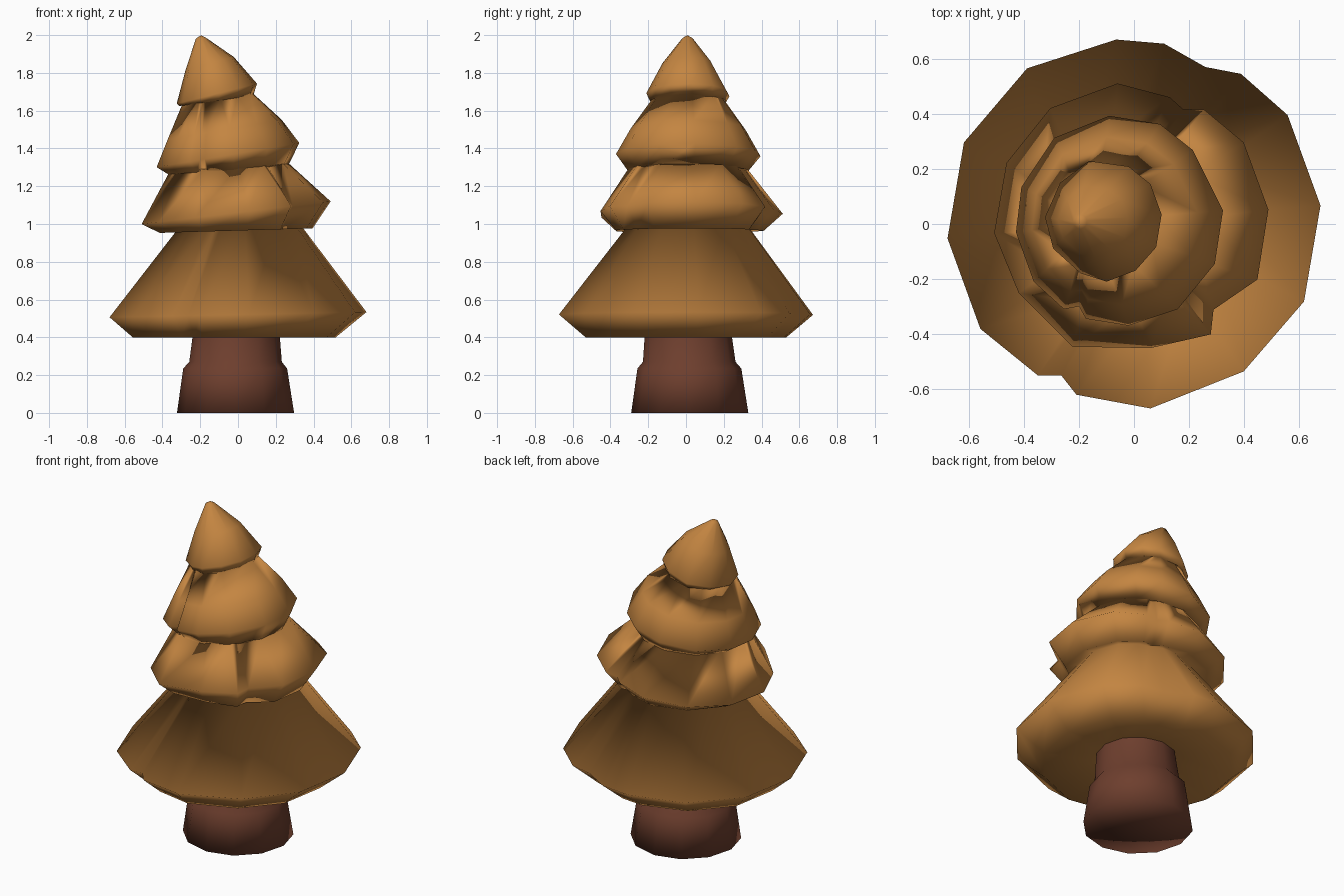
import bpy, bmesh, math
from mathutils import Vector

if "Cube" in bpy.data.objects:
    bpy.data.objects.remove(bpy.data.objects["Cube"])


def material(name, rgb):
    m = bpy.data.materials.new(name)
    m.diffuse_color = (*rgb, 1)
    m.use_nodes = True
    m.node_tree.nodes["Principled BSDF"].inputs["Base Color"].default_value = m.diffuse_color
    return m


FOLIAGE = material("golden brown foliage", (0.55, 0.235, 0.053))
BARK = material("dark bark", (0.155, 0.049, 0.027))


def add_rings(bm, outline, rings):
    """Skin scaled copies of an outline; ring = (scale, cx, cy, z, x tilt, roundness)."""
    xs, ys = [p[0] for p in outline], [p[1] for p in outline]
    mx, my = (min(xs) + max(xs)) / 2, (min(ys) + max(ys)) / 2
    pts = [Vector((x - mx, y - my)) for x, y in outline]
    mean = sum(p.length for p in pts) / len(pts)
    loops = []
    for s, cx, cy, z, tilt, rnd in rings:
        ring = [p.lerp(p.normalized() * mean, rnd) * s for p in pts]
        loops.append([bm.verts.new((cx + p.x, cy + p.y, z + tilt * p.x)) for p in ring])
    n = len(pts)
    for a, b in zip(loops, loops[1:]):
        for i in range(n):
            j = (i + 1) % n
            bm.faces.new((a[i], a[j], b[j], b[i]))
    return loops[0], loops[-1]


def cap(bm, loop, dz):
    """Close a ring with a fan."""
    c = sum((v.co for v in loop), Vector()) / len(loop)
    tip = bm.verts.new(c + Vector((0, 0, dz)))
    for i in range(len(loop)):
        bm.faces.new((loop[i - 1], loop[i], tip))


def by_angle(loop):
    c = sum((v.co for v in loop), Vector()) / len(loop)
    return sorted((math.atan2(v.co.y - c.y, v.co.x - c.x) % math.tau, k, v)
                  for k, v in enumerate(loop))


def bridge(bm, low, high):
    """Join two rings of different counts by advancing around both by angle."""
    a, b = by_angle(low), by_angle(high)
    na, nb = len(a), len(b)
    i = j = 0
    while i < na or j < nb:
        va, vb = a[i % na][2], b[j % nb][2]
        next_a = a[(i + 1) % na][0] + math.tau * (i + 1 >= na)
        next_b = b[(j + 1) % nb][0] + math.tau * (j + 1 >= nb)
        if j >= nb or (i < na and next_a <= next_b):
            bm.faces.new((va, a[(i + 1) % na][2], vb))
            i += 1
        else:
            bm.faces.new((va, b[(j + 1) % nb][2], vb))
            j += 1


def finish(name, bm, mat):
    bmesh.ops.recalc_face_normals(bm, faces=bm.faces)
    me = bpy.data.meshes.new(name)
    bm.to_mesh(me)
    bm.free()
    me.materials.append(mat)
    me.shade_smooth()
    bpy.context.collection.objects.link(bpy.data.objects.new(name, me))


# trunk with a small step in the bark
bm = bmesh.new()
circle = [(math.cos(t * math.tau / 12), math.sin(t * math.tau / 12)) for t in range(12)]
base, _ = add_rings(bm, circle, [
    (0.31, -0.013, 0.02, 0.0, 0, 0),
    (0.275, -0.015, 0.018, 0.235, 0, 0),
    (0.245, -0.013, 0.017, 0.27, 0, 0),
    (0.225, -0.008, 0.01, 0.46, 0, 0),
])
cap(bm, base, 0)
finish("trunk", bm, BARK)

# foliage: four tiers joined into one smooth skin, each with lip, rim and slope
bm = bmesh.new()

# bottom skirt
skirt = [
    (0.68, 0.07), (0.56, 0.40), (0.39, 0.55), (0.26, 0.575), (0.11, 0.66), (-0.065, 0.675),
    (-0.39, 0.57), (-0.62, 0.30), (-0.68, -0.05), (-0.56, -0.38),
    (-0.35, -0.55), (-0.265, -0.55), (-0.21, -0.62), (0.06, -0.67), (0.40, -0.535), (0.62, -0.28)]
under, top = add_rings(bm, skirt, [
    (0.33, 0, 0, 0.45, 0, 0.5),
    (0.79, -0.02, 0, 0.40, 0, 0),
    (1.0, 0, 0, 0.52, 0.02, 0),
    (0.48, 0.01, 0.01, 0.985, 0.02, 0.3)])
cap(bm, under, 0)

# lower middle tier
lower_mid = [
    (0.49, 0.055), (0.40, 0.30), (0.255, 0.42), (0.18, 0.42), (0.13, 0.465), (-0.06, 0.515),
    (-0.305, 0.425), (-0.465, 0.225), (-0.51, -0.03), (-0.42, -0.25), (-0.225, -0.445),
    (0.06, -0.45), (0.28, -0.40), (0.29, -0.31), (0.45, -0.20)]
lip, next_top = add_rings(bm, lower_mid, [
    (0.81, -0.01, 0.02, 0.965, 0.03, 0),
    (1.0, -0.01, 0.03, 1.06, 0.12, 0),
    (0.64, -0.045, 0.01, 1.30, 0.06, 0.5)])
bridge(bm, top, lip)
top = next_top

# upper middle tier
upper_mid = [
    (0.325, 0.05), (0.215, 0.27), (0.095, 0.365), (-0.09, 0.395), (-0.29, 0.315),
    (-0.41, 0.135), (-0.43, -0.03), (-0.365, -0.21), (-0.255, -0.31), (-0.20, -0.30),
    (-0.175, -0.345), (-0.02, -0.37), (0.16, -0.31), (0.295, -0.145)]
lip, next_top = add_rings(bm, upper_mid, [
    (0.84, -0.052, 0.01, 1.285, 0.07, 0),
    (1.0, -0.053, 0.012, 1.365, 0.17, 0),
    (0.80, -0.07, 0.012, 1.50, 0.17, 0.15),
    (0.50, -0.108, 0.012, 1.66, 0.16, 0.3)])
bridge(bm, top, lip)
top = next_top

# leaning top cap
crown = [
    (0.10, 0.035), (0.06, 0.145), (-0.02, 0.21), (-0.165, 0.23), (-0.27, 0.15), (-0.325, 0.025),
    (-0.295, -0.09), (-0.195, -0.18), (-0.10, -0.21), (0.005, -0.17), (0.08, -0.085)]
lip, next_top = add_rings(bm, crown, [
    (0.92, -0.115, 0.01, 1.652, 0.14, 0),
    (1.0, -0.112, 0.01, 1.69, 0.25, 0),
    (0.60, -0.15, 0.008, 1.85, 0.27, 0),
    (0.12, -0.197, 0.008, 1.985, 0.1, 0)])
bridge(bm, top, lip)
cap(bm, next_top, 0.014)
finish("foliage", bm, FOLIAGE)
